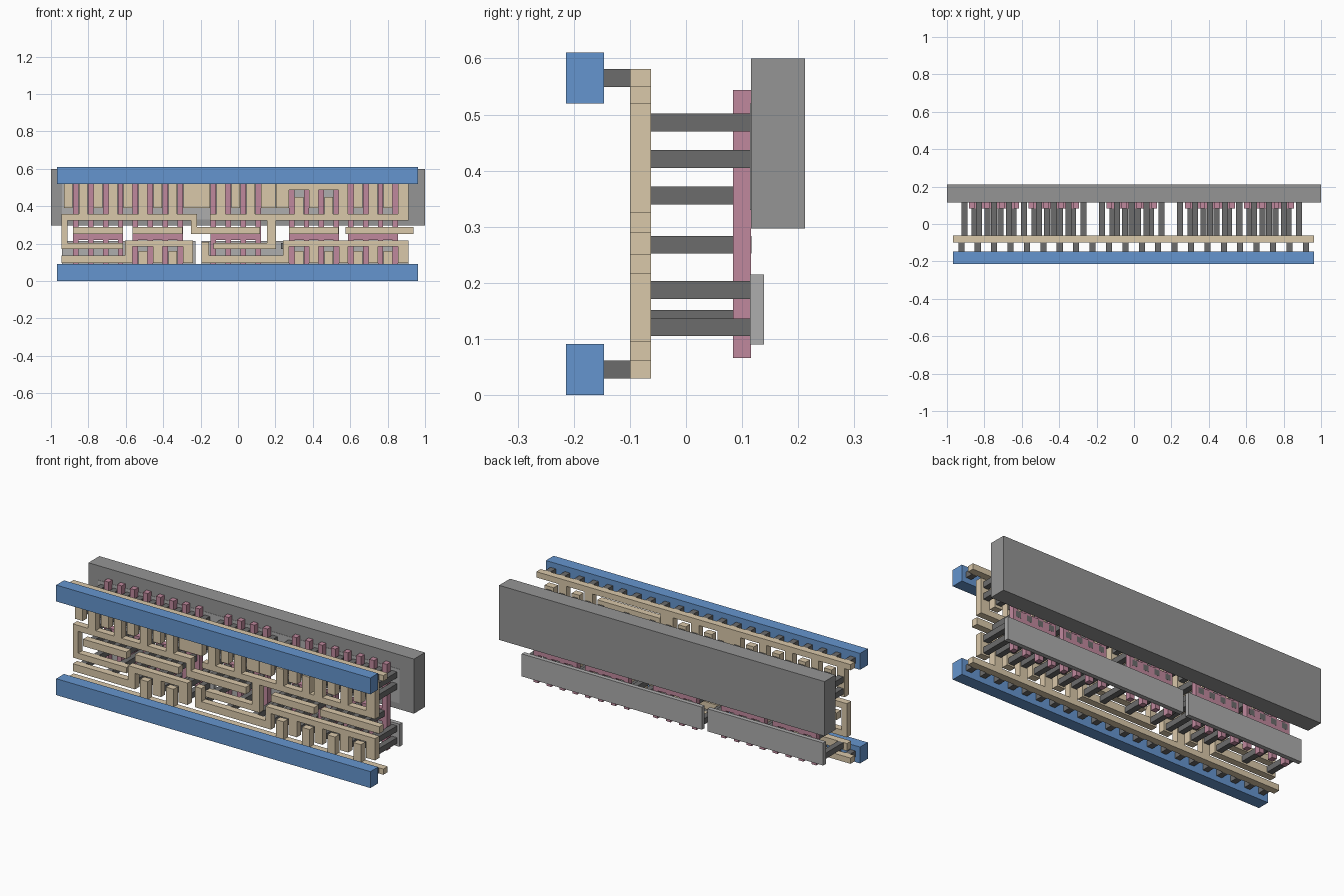
import bpy, bmesh
from mathutils import Matrix, Vector

if "Cube" in bpy.data.objects:
    bpy.data.objects.remove(bpy.data.objects["Cube"])


def material(name, rgb):
    m = bpy.data.materials.new(name)
    m.diffuse_color = (*rgb, 1)
    m.use_nodes = True
    m.node_tree.nodes["Principled BSDF"].inputs["Base Color"].default_value = m.diffuse_color
    return m


BLUE = material("blue_metal", (0.13, 0.30, 0.62))
TAN = material("tan_wiring", (0.70, 0.58, 0.40))
PINK = material("pink_gate", (0.53, 0.25, 0.34))
DARK = material("dark_plug", (0.15, 0.15, 0.15))
GREY = material("grey_strip", (0.42, 0.42, 0.42))
WELL = material("grey_well", (0.30, 0.30, 0.30))


def slab(name, rects, y0, y1, mat):
    """One object made of boxes (x0, x1, z0, z1), all between y0 and y1."""
    bm = bmesh.new()
    for x0, x1, z0, z1 in rects:
        mtx = Matrix.Translation(((x0 + x1) / 2, (y0 + y1) / 2, (z0 + z1) / 2))
        mtx = mtx @ Matrix.Diagonal(Vector((x1 - x0, y1 - y0, z1 - z0, 1)))
        bmesh.ops.create_cube(bm, size=1, matrix=mtx)
    me = bpy.data.meshes.new(name)
    bm.to_mesh(me)
    bm.free()
    ob = bpy.data.objects.new(name, me)
    bpy.context.collection.objects.link(ob)
    me.materials.append(mat)
    return ob


L, R = -0.967, 0.963              # rail ends
PITCH, FW = 0.0797, 0.029         # gate finger pitch and width
GROUPS = [-0.882, -0.563, -0.146, 0.272, 0.588]
V = 0.0162                        # plug half width
LI = (-0.10, -0.062)              # wiring layer depth


def gap(g, k):
    """Centre of the gap before finger k of group g."""
    return GROUPS[g] + PITCH * k - (PITCH - FW) / 2


def strap(x, z0, z1, half=0.0235):
    return (x - half, x + half, z0, z1)


# power rails, their wiring strips and plugs
for name, z, s in (("lower", 0.0, 0.03), ("upper", 0.52, 0.549)):
    slab(name + "_rail", [(L, R, z, z + 0.091)], -0.214, -0.146, BLUE)
    slab(name + "_rail_strip", [(L, R, s, s + 0.032)], *LI, TAN)
    slab(name + "_rail_plugs",
         [strap(L + 0.0439 + 0.0877 * i, s, s + 0.032, V) for i in range(22)],
         -0.146, -0.10, DARK)

# well and the diffusion strips
slab("well", [(-1, 1, 0.297, 0.60)], 0.116, 0.212, WELL)
slab("upper_diffusion", [(-0.94, 0.912, 0.33, 0.52)], 0.1145, 0.139, GREY)
slab("lower_diffusion", [(-0.94, -0.228, 0.09, 0.215), (-0.195, 0.912, 0.09, 0.215)],
     0.1145, 0.139, GREY)

# gates: four fingers joined by a pad in each group
for g, x in enumerate(GROUPS):
    rects = [(x, x + 3 * PITCH + FW, 0.22, 0.29)]
    for i in range(4):
        a = x + i * PITCH
        rects += [(a, a + FW, 0.066, 0.22), (a, a + FW, 0.29, 0.544)]
    slab(f"gate_{g + 1}", rects, 0.084, 0.116, PINK)

# input pads
slab("input_pads", [(-0.882, -0.615, 0.251, 0.29), (-0.563, -0.296, 0.251, 0.29),
                    (0.272, 0.538, 0.251, 0.29), (0.575, 0.938, 0.251, 0.29)], *LI, TAN)

# straps hanging from the upper rail
hang = [strap(gap(g, k), 0.39, 0.549) for g, k in
        ((0, 0), (0, 2), (1, 0), (1, 2), (2, 2), (4, 1), (4, 3))]
hang += [(-0.292, -0.15, 0.39, 0.549), (0.122, 0.20, 0.39, 0.549)]
slab("upper_supply_straps", hang, *LI, TAN)

# output wiring, left half
left = [(-0.945, -0.22, 0.325, 0.358), (-0.945, -0.912, 0.204, 0.325),
        (-0.945, -0.615, 0.171, 0.204),
        (-0.25, -0.22, 0.29, 0.325), (-0.25, 0.118, 0.251, 0.29)]
left += [strap(gap(g, k), 0.358, 0.52) for g in (0, 1) for k in (1, 3)]
slab("output_wiring_left", left, *LI, TAN)

# output wiring, right half
right = [(-0.15, 0.54, 0.325, 0.358), (0.155, 0.203, 0.204, 0.325),
         (-0.13, 0.203, 0.171, 0.204)]
right += [strap(gap(2, k), 0.358, 0.52) for k in (1, 3)]
right += [strap(gap(3, k), 0.358, 0.45) for k in (1, 3)]
slab("output_wiring_right", right, *LI, TAN)

# series node between the two right-hand groups
node = [(0.203, 0.588, 0.487, 0.525), (0.203, 0.272, 0.39, 0.487),
        strap(gap(3, 2), 0.39, 0.487, 0.0255), (0.538, 0.588, 0.325, 0.487),
        (0.588, 0.912, 0.325, 0.358), strap(gap(4, 2), 0.358, 0.52),
        (0.856, 0.912, 0.358, 0.52)]
slab("series_node", node, *LI, TAN)


def slotted(x0, x1, slots):
    """Bridge with legs standing between the slots."""
    rects, a = [(x0, x1, 0.185, 0.217)], x0
    for s in slots:
        rects.append((a, s, 0.096, 0.185))
        a = s + PITCH + FW
    return rects + [(a, x1, 0.096, 0.185)]


# lower nodes
slab("lower_node_left", [(-0.945, -0.605, 0.096, 0.137)] +
     slotted(-0.605, -0.24, [GROUPS[1], GROUPS[1] + 2 * PITCH]), *LI, TAN)
slots = [GROUPS[g] + k * PITCH for g in (3, 4) for k in (0, 2)]
slab("lower_node_right", [(-0.195, -0.155, 0.137, 0.21), (-0.195, 0.24, 0.096, 0.137)] +
     slotted(0.24, 0.912, slots), *LI, TAN)

# straps standing on the lower rail
slab("lower_supply_straps", [strap(gap(g, k), 0.062, 0.16)
                             for g in (1, 3, 4) for k in (1, 3)], *LI, TAN)

# plugs from wiring down to the diffusion
plugs = []
for g in range(5):
    for k in range(5):
        if k == 4 and g in (0, 3):
            continue                      # shared with the next group
        x = gap(g, k)
        out = k % 2 == 1
        up = (0.34, 0.405, 0.47) if out and g < 3 else (0.34, 0.405) if out and g == 3 else (0.405, 0.47)
        if g in (0, 2):
            low = (0.171,) if out else (0.105,)
        else:
            low = (0.12,) if out else (0.105, 0.171)
        plugs += [strap(x, z, z + 0.032, V) for z in up + low]
slab("diffusion_plugs", plugs, -0.062, 0.1165, DARK)

# plugs from input pads to the gates
slab("gate_plugs", [strap(x + 0.03 + 0.069 * i, 0.252, 0.284, V)
                    for x in GROUPS for i in range(4)], -0.062, 0.1165, DARK)
